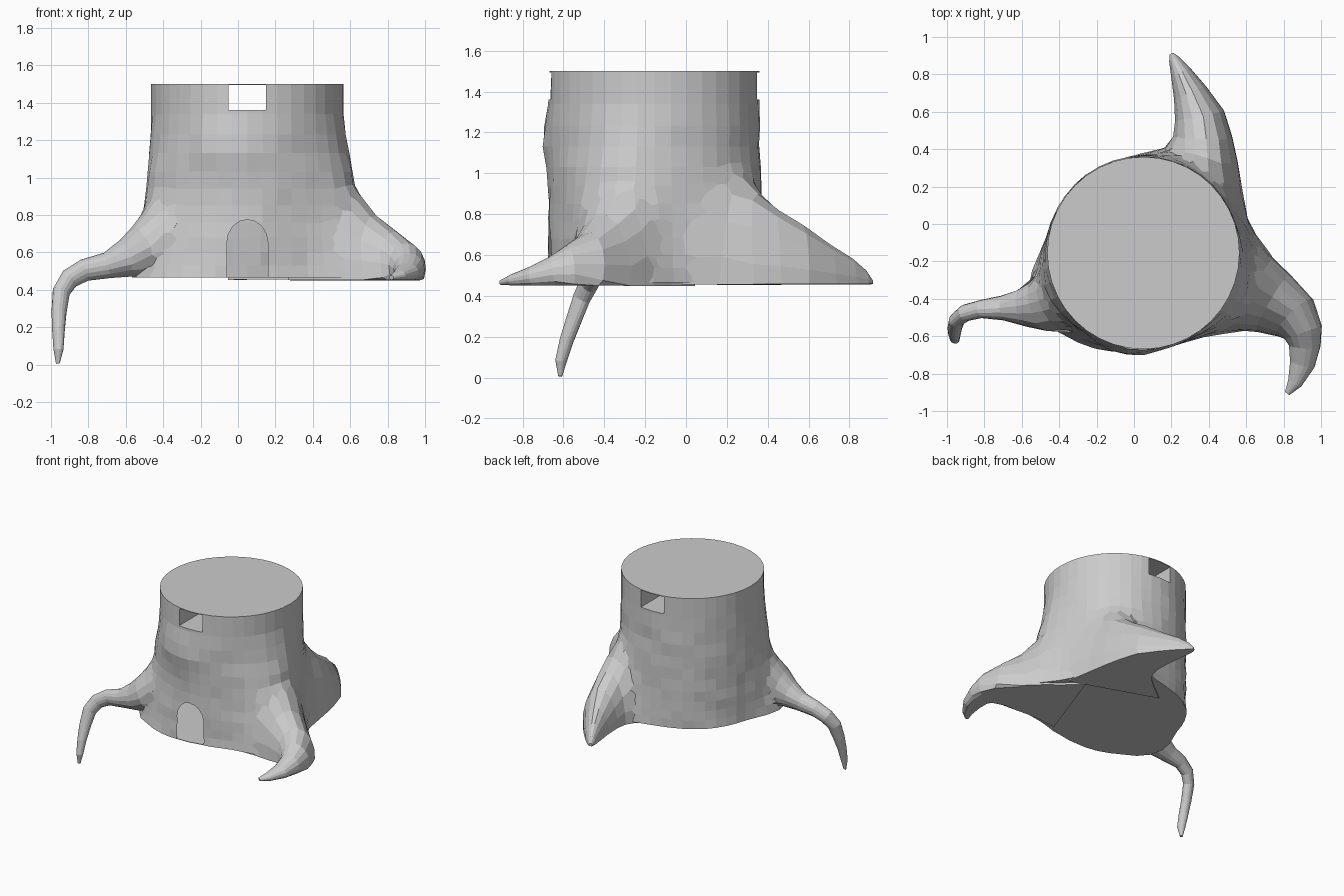
import bpy, bmesh, math, random
from mathutils import Vector

if "Cube" in bpy.data.objects:
    bpy.data.objects.remove(bpy.data.objects["Cube"])
random.seed(4)

CX, CY, R, FLOOR, TOP = 0.05, -0.155, 0.514, 0.465, 1.5


def loft(name, rings):
    """Closed skin over a list of equal-length rings."""
    bm = bmesh.new()
    vs = [[bm.verts.new(p) for p in ring] for ring in rings]
    n = len(vs[0])
    for a, b in zip(vs, vs[1:]):
        for i in range(n):
            j = (i + 1) % n
            bm.faces.new((a[i], a[j], b[j], b[i]))
    bm.faces.new(vs[0][::-1])
    bm.faces.new(vs[-1])
    bmesh.ops.recalc_face_normals(bm, faces=bm.faces)
    me = bpy.data.meshes.new(name)
    bm.to_mesh(me)
    bm.free()
    ob = bpy.data.objects.new(name, me)
    bpy.context.collection.objects.link(ob)
    return ob


def boolean(target, tool, op):
    """Apply a boolean and throw the tool away."""
    tool.hide_render = True
    m = target.modifiers.new(op, 'BOOLEAN')
    m.operation, m.object, m.solver = op, tool, 'EXACT'
    bpy.context.view_layer.objects.active = target
    bpy.ops.object.modifier_apply(modifier=m.name)
    bpy.data.objects.remove(tool)


# Trunk: round at the top, flaring towards three roots at the bottom
# flare = angle, spread, amount, start height, power
FLARES = [(54, 0.30, 0.17, 1.15, 1.3),
          (-20, 0.30, 0.28, 1.35, 1.4),
          (205, 0.28, 0.14, 1.3, 1.2),
          (18, 0.35, 0.03, 1.1, 1.0),
          (238, 0.30, 0.05, 0.9, 1.0)]


def angle_gap(a, b):
    return (a - b + math.pi) % (2 * math.pi) - math.pi


def trunk_radius(a, z):
    r = R
    for deg, spread, amount, start, power in FLARES:
        t = max(0, (start - z) / (start - FLOOR))
        g = math.exp(-0.5 * (angle_gap(a, math.radians(deg)) / spread) ** 2)
        r += amount * g * t ** power
    # swelling on the front left
    g = math.exp(-0.5 * (angle_gap(a, math.radians(258)) / 0.3) ** 2)
    r += 0.035 * g * math.exp(-((z - 1.15) / 0.15) ** 2)
    if z < 1.3:
        r += random.uniform(-0.003, 0.006)
    return r


N = 40
rings = []
for z in (FLOOR, 0.53, 0.6, 0.68, 0.76, 0.85, 0.94, 1.03, 1.13, 1.23, 1.34, TOP):
    ring = []
    for i in range(N):
        a = 2 * math.pi * i / N
        r = trunk_radius(a, z)
        ring.append((CX + r * math.cos(a), CY + r * math.sin(a), z))
    rings.append(ring)
stump = loft("tree_stump", rings)


# Roots: sections are x, y, z, half width, half height
def root(name, sections, ground, n=16):
    cs = [Vector(s[:3]) for s in sections]
    up = Vector((0, 0, 1))
    rings = []
    for k, s in enumerate(sections):
        t = (cs[min(k + 1, len(cs) - 1)] - cs[max(k - 1, 0)]).normalized()
        up = (up - t * up.dot(t)).normalized()
        side = t.cross(up)
        ring = []
        for i in range(n):
            a = 2 * math.pi * (i + 0.5) / n
            p = cs[k] + side * (s[3] * math.cos(a)) + up * (s[4] * math.sin(a))
            p.z = max(p.z, ground + 0.0004 * i + 0.0003 * k)
            ring.append(p)
        rings.append(ring)
    return loft(name, rings)


back_root = root("back_root", [
    (0.28, 0.10, 0.46, 0.36, 0.68), (0.33, 0.24, 0.46, 0.27, 0.60),
    (0.36, 0.36, 0.46, 0.20, 0.49), (0.365, 0.46, 0.47, 0.162, 0.38),
    (0.35, 0.57, 0.47, 0.138, 0.28), (0.30, 0.70, 0.47, 0.094, 0.185),
    (0.25, 0.81, 0.47, 0.057, 0.115),
    (0.215, 0.88, 0.468, 0.03, 0.055), (0.2, 0.91, 0.465, 0.012, 0.015)], 0.45)
right_root = root("right_root", [
    (0.38, -0.27, 0.47, 0.34, 0.76), (0.52, -0.32, 0.47, 0.27, 0.64),
    (0.62, -0.36, 0.47, 0.23, 0.50), (0.74, -0.42, 0.48, 0.18, 0.35),
    (0.86, -0.50, 0.51, 0.138, 0.205), (0.905, -0.58, 0.52, 0.105, 0.13),
    (0.913, -0.65, 0.51, 0.085, 0.085), (0.90, -0.75, 0.49, 0.068, 0.055),
    (0.86, -0.85, 0.475, 0.04, 0.03), (0.82, -0.905, 0.465, 0.015, 0.012)], 0.445)
left_root = root("left_root", [
    (-0.25, -0.34, 0.76, 0.20, 0.20), (-0.40, -0.40, 0.68, 0.18, 0.20),
    (-0.49, -0.43, 0.615, 0.145, 0.15), (-0.58, -0.445, 0.57, 0.105, 0.105),
    (-0.70, -0.45, 0.53, 0.065, 0.07),
    (-0.82, -0.455, 0.505, 0.048, 0.06), (-0.90, -0.475, 0.46, 0.045, 0.055),
    (-0.945, -0.51, 0.39, 0.04, 0.05), (-0.957, -0.55, 0.28, 0.037, 0.042),
    (-0.96, -0.585, 0.18, 0.035, 0.033), (-0.96, -0.612, 0.08, 0.03, 0.025),
    (-0.963, -0.615, 0.003, 0.01, 0.01)], 0.0)
for r in (back_root, right_root, left_root):
    boolean(stump, r, 'UNION')

# Soften the seams where roots grow out of the trunk
bm = bmesh.new()
bm.from_mesh(stump.data)
seam = {v for e in bm.edges if e.is_manifold and e.calc_face_angle_signed() < -0.25
        for v in e.verts}
seam |= {e.other_vert(v) for v in list(seam) for e in v.link_edges}
seam = [v for v in seam if 0.48 < v.co.z < 1.3
        and (v.co.xy - Vector((CX, CY))).length < 0.8]
for _ in range(4):
    bmesh.ops.smooth_vert(bm, verts=seam, factor=0.5,
                          use_axis_x=True, use_axis_y=True, use_axis_z=True)
bm.to_mesh(stump.data)
bm.free()

# Square window running straight through under the top
window = loft("window_cutter", [
    [(x, y, z) for x, z in ((-0.05, 1.36), (0.15, 1.36), (0.15, 1.494), (-0.05, 1.494))]
    for y in (-1.0, 1.0)])
boolean(stump, window, 'DIFFERENCE')

# Arched doorway opening into the hollow trunk
SILL = 0.469
arch = [(CX - 0.11, SILL), (CX + 0.11, SILL)]
arch += [(CX + 0.11 * math.cos(math.pi * i / 8), 0.65 + 0.125 * math.sin(math.pi * i / 8))
         for i in range(9)]
door = loft("door_cutter", [[(x, y, z) for x, z in arch] for y in (-0.95, -0.45)])
boolean(stump, door, 'DIFFERENCE')

# Remove the recess walls so the doorway shows the hollow inside
bm = bmesh.new()
bm.from_mesh(stump.data)
recess = [f for f in bm.faces if all(
    abs(v.co.x - CX) < 0.1105 and SILL - 0.001 < v.co.z < 0.776
    and -0.95 < v.co.y < -0.449 for v in f.verts)
    and any(v.co.y > -0.62 for v in f.verts)]
bmesh.ops.delete(bm, geom=recess, context='FACES')
bm.to_mesh(stump.data)
bm.free()
for p in stump.data.polygons:
    p.use_smooth = False
